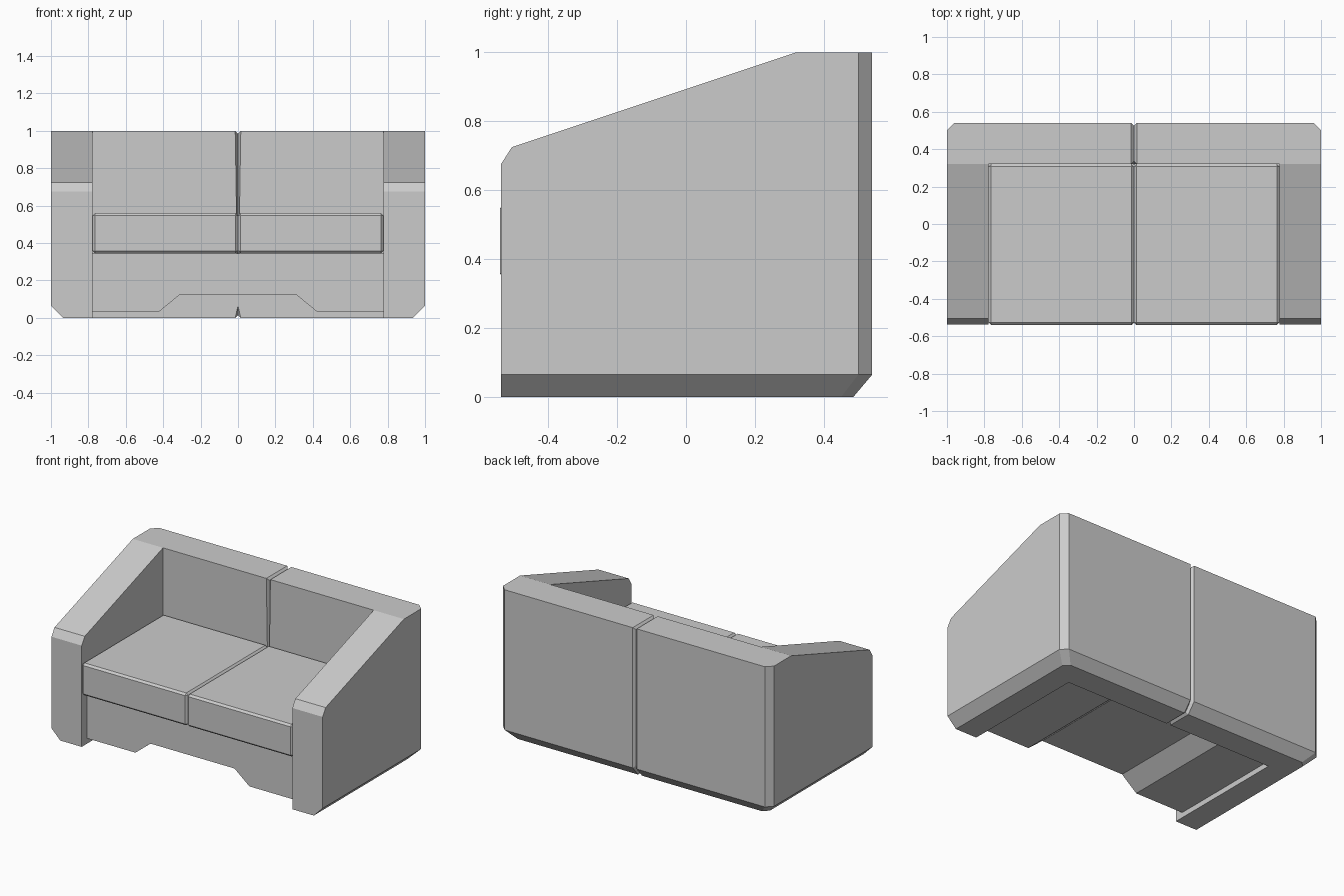
import bpy
import bmesh

cube = bpy.data.objects.get("Cube")
if cube:
    bpy.data.objects.remove(cube, do_unlink=True)

# Single upholstery colour
fabric = bpy.data.materials.new("grey_fabric")
fabric.use_nodes = True
colour = (0.6, 0.6, 0.6, 1)
fabric.diffuse_color = colour
fabric.node_tree.nodes["Principled BSDF"].inputs["Base Color"].default_value = colour

ARM_IN, FRONT, REAR, BACK_FRONT = 0.777, -0.537, 0.54, 0.32
SEAT_BOTTOM, SEAT_TOP = 0.345, 0.56


def loft(name, rings, side=1, bevel=0, bevel_rule=None):
    """Skin matching rings of points, cap both ends, chamfer chosen edges."""
    bm = bmesh.new()
    loops = [[bm.verts.new((x * side, y, z)) for x, y, z in ring] for ring in rings]
    n = len(loops[0])
    for a, b in zip(loops, loops[1:]):
        for i in range(n):
            j = (i + 1) % n
            bm.faces.new((a[i], a[j], b[j], b[i]))
    bm.faces.new(loops[0])
    bm.faces.new(loops[-1])
    if bevel:
        edges = [e for e in bm.edges if bevel_rule(e)]
        bmesh.ops.bevel(bm, geom=edges, offset=bevel, segments=1,
                        affect='EDGES', clamp_overlap=True)
    bmesh.ops.recalc_face_normals(bm, faces=bm.faces)
    mesh = bpy.data.meshes.new(name)
    bm.to_mesh(mesh)
    bm.free()
    mesh.materials.append(fabric)
    obj = bpy.data.objects.new(name, mesh)
    bpy.context.collection.objects.link(obj)
    return obj


def on_centre(edge):
    return all(abs(v.co.x) < 1e-5 for v in edge.verts)


# Outlines: sloping armrest (y, z), and back from above (x, y)
arm_top = [(BACK_FRONT, 1), (-0.505, 0.725), (FRONT, 0.675)]
arm_inner = arm_top + [(FRONT, 0), (BACK_FRONT, 0)]
arm_outer = arm_top + [(FRONT, 0.065), (BACK_FRONT, 0.065)]
back_plan = [(0, BACK_FRONT), (0, REAR), (0.96, REAR), (1, 0.5), (1, BACK_FRONT)]
back_foot = [(0, BACK_FRONT), (0, 0.485), (0.9, 0.485), (0.935, 0.45), (0.935, BACK_FRONT)]

for label, side in (("left", 1), ("right", -1)):
    # Armrest, chamfered along its outer bottom edge
    loft(label + "_arm",
         [[(x, y, z) for y, z in outline] for x, outline in
          ((ARM_IN, arm_inner), (0.935, arm_inner), (1, arm_outer))], side)

    # Back half, chamfered at the corner, the foot and the centre seam
    loft(label + "_back",
         [[(x, y, z) for x, y in plan] for z, plan in
          ((0, back_foot), (0.065, back_plan), (1, back_plan))],
         side, 0.015, on_centre)

    # Seat cushion with all edges chamfered
    plan = [(0, -0.54), (ARM_IN, -0.54), (ARM_IN, BACK_FRONT), (0, BACK_FRONT)]
    loft(label + "_seat_cushion",
         [[(x, y, z) for x, y in plan] for z in (SEAT_BOTTOM, SEAT_TOP)],
         side, 0.013, lambda e: True)

# Base under the seat, with a raised channel through the middle
half = [(0.31, 0.125), (0.42, 0.035), (ARM_IN, 0.035), (ARM_IN, SEAT_BOTTOM)]
outline = half + [(-x, z) for x, z in reversed(half)]
loft("seat_base", [[(x, y, z) for x, z in outline] for y in (-0.48, BACK_FRONT)])
